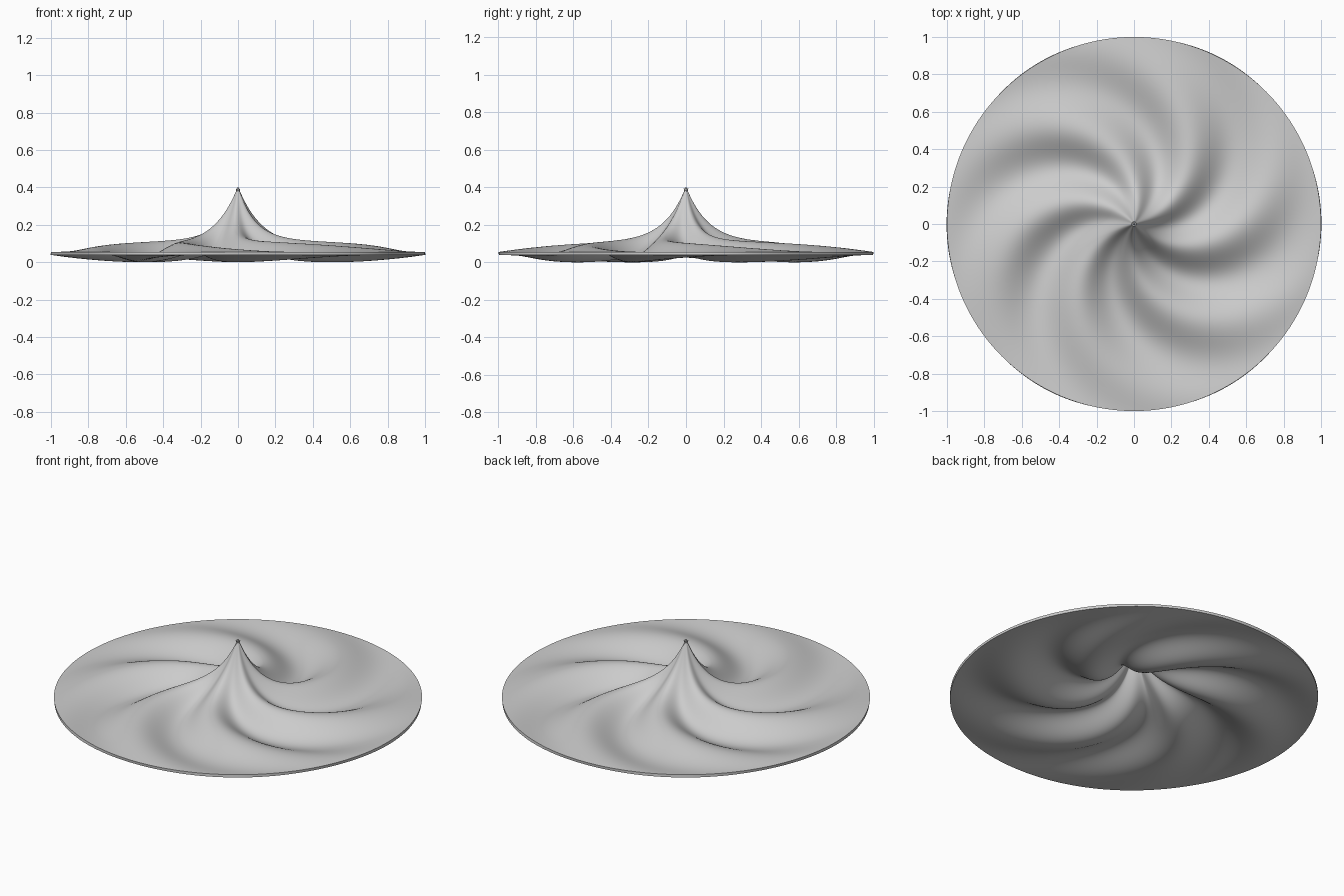
import bpy
import bmesh
import math

default_cube = bpy.data.objects.get("Cube")
if default_cube:
    bpy.data.objects.remove(default_cube, do_unlink=True)

ARMS = 6
SEGMENTS = 192
RINGS = 72
RIM_TOP = 0.055
PEAK = 0.35
WAVE = 0.045
THICKNESS = 0.016


def height(r, a):
    """Pointed centre plus spiral ridges that fade out at the apex and rim."""
    ridge = math.radians(12 + 82 * r)
    cone = PEAK * math.exp(-7.5 * r)
    wave = WAVE * math.sin(math.pi * r) * math.cos(ARMS * (a - ridge))
    return RIM_TOP + cone + wave


# Upper sheet: polar grid, denser toward the apex
bm = bmesh.new()
apex = bm.verts.new((0, 0, height(0, 0)))
rings = []
for i in range(1, RINGS + 1):
    r = (i / RINGS) ** 1.4
    ring = []
    for j in range(SEGMENTS):
        a = math.tau * j / SEGMENTS
        ring.append(bm.verts.new((r * math.cos(a), r * math.sin(a), height(r, a))))
    rings.append(ring)

for j in range(SEGMENTS):
    k = (j + 1) % SEGMENTS
    bm.faces.new((apex, rings[0][j], rings[0][k]))
    for inner, outer in zip(rings, rings[1:]):
        bm.faces.new((inner[j], outer[j], outer[k], inner[k]))

mesh = bpy.data.meshes.new("swirled_disc")
bm.to_mesh(mesh)
bm.free()
disc = bpy.data.objects.new("swirled_disc", mesh)
bpy.context.collection.objects.link(disc)

# Plain grey finish
grey = bpy.data.materials.new("light_grey")
grey.use_nodes = True
colour = (0.6, 0.6, 0.6, 1)
grey.diffuse_color = colour
grey.node_tree.nodes["Principled BSDF"].inputs["Base Color"].default_value = colour
mesh.materials.append(grey)

# Thin shell with a crisp rim
bpy.ops.object.select_all(action="DESELECT")
disc.select_set(True)
bpy.context.view_layer.objects.active = disc
shell = disc.modifiers.new("shell", "SOLIDIFY")
shell.thickness = THICKNESS
shell.offset = -1
bpy.ops.object.modifier_apply(modifier=shell.name)
bpy.ops.object.shade_smooth_by_angle(angle=math.radians(40))

# Rest the lowest points on the ground
lowest = min(v.co.z for v in disc.data.vertices)
for v in disc.data.vertices:
    v.co.z -= lowest
